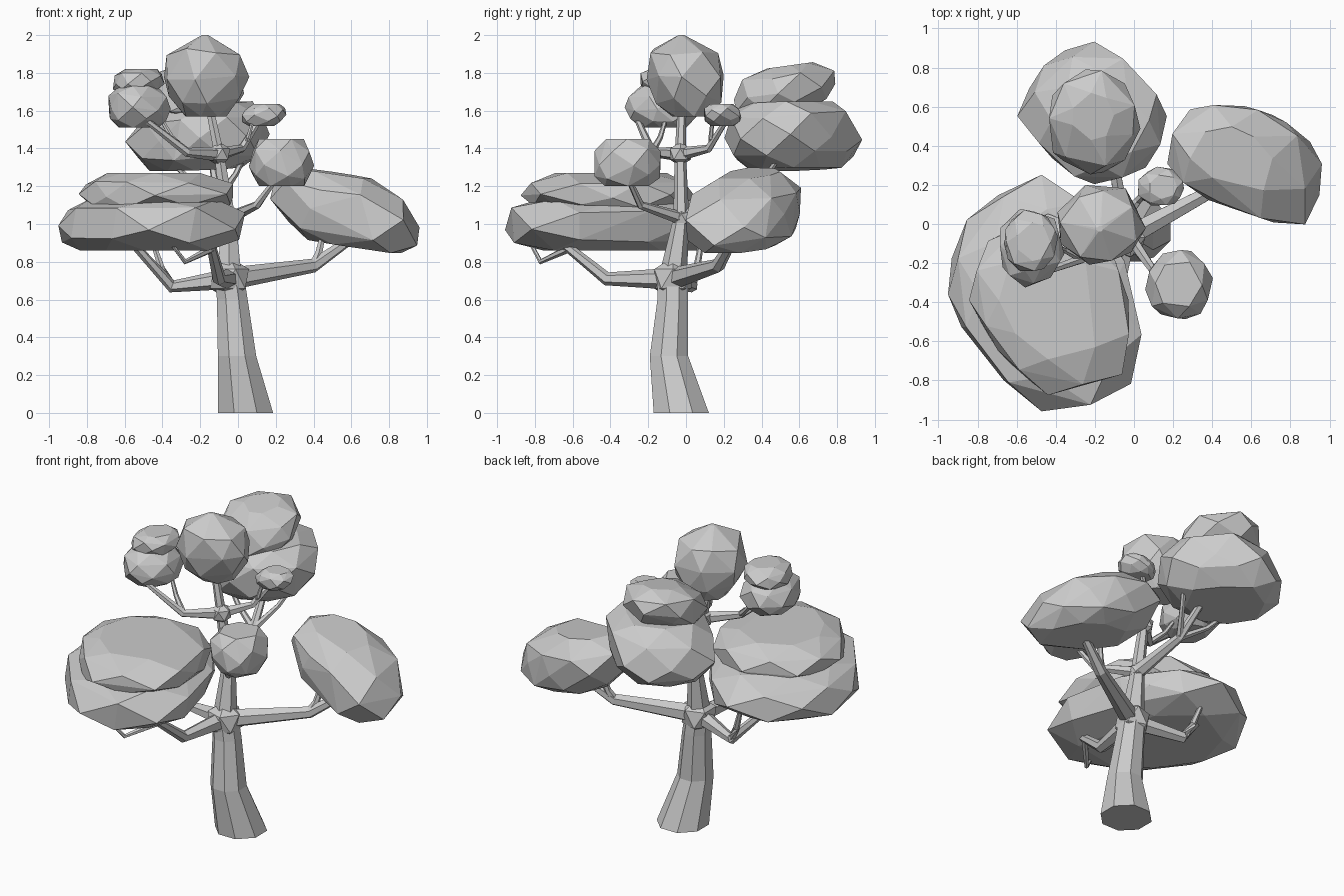
import bpy, bmesh, math, random
from mathutils import Vector, Matrix

if "Cube" in bpy.data.objects:
    bpy.data.objects.remove(bpy.data.objects["Cube"])

LOW, MID, TOP = Vector((-0.045, -0.07, 0.71)), Vector((-0.05, -0.025, 1.03)), Vector((-0.1, -0.03, 1.37))


def finish(name, bm):
    bmesh.ops.recalc_face_normals(bm, faces=bm.faces)
    me = bpy.data.meshes.new(name)
    bm.to_mesh(me)
    bm.free()
    ob = bpy.data.objects.new(name, me)
    bpy.context.collection.objects.link(ob)


# Faceted limb: rings of `sides` points swept along a path
def limb(name, pts, radii, sides=6, upright=False):
    bm = bmesh.new()
    pts = [Vector(p) for p in pts]
    rings = []
    for i, p in enumerate(pts):
        d = (pts[min(i + 1, len(pts) - 1)] - pts[max(i - 1, 0)]).normalized()
        if upright:
            d = Vector((0, 0, 1))
        ref = Vector((0, 1, 0)) if abs(d.z) > 0.85 else Vector((0, 0, 1))
        u = d.cross(ref).normalized()
        v = d.cross(u)
        angles = [math.tau * (k + 0.5) / sides for k in range(sides)]
        rings.append([bm.verts.new(p + radii[i] * (math.cos(a) * u + math.sin(a) * v)) for a in angles])
    for a, b in zip(rings, rings[1:]):
        for k in range(sides):
            j = (k + 1) % sides
            bm.faces.new((a[k], a[j], b[j], b[k]))
    bm.faces.new(rings[0])
    bm.faces.new(rings[-1])
    finish(name, bm)


# Swelling where limbs meet
def knot(name, loc, r):
    bm = bmesh.new()
    bmesh.ops.create_icosphere(bm, subdivisions=1, radius=r, matrix=Matrix.Translation(loc))
    finish(name, bm)


# Branch with an elbow; each twig leaves the elbow and bends upward by rule
def branch(name, start, elbow, tip, r, twigs=()):
    limb(name, [start, elbow, tip], [r, r * 0.62, r * 0.4])
    e = Vector(elbow)
    for n, t in enumerate(twigs):
        bend = e.lerp(Vector(t), 0.55) - Vector((0, 0, 0.03))
        limb(f"{name}_twig_{n + 1}", [e, bend, t], [r * 0.5, r * 0.36, r * 0.26])


# Leaf clump: faceted super-ellipsoid; `reach` is the plan radius in evenly spaced directions,
# or half width and half depth; `tilt` slopes the whole clump
def clump(name, centre, reach, z0, z1, power=2.8, tip=1, lean=(0, 0), tilt=(0, 0), sides=7, seed=1):
    rng = random.Random(seed)
    bm = bmesh.new()
    free = len(reach) == 2
    if not free:
        sides = len(reach)
    for n, t in enumerate((0, 0.2, 0.45, 0.78, 1)):
        u = min(abs(2 * t - 1), 0.9)
        s = (1 - u ** power) ** (1 / power) * (tip if t == 1 else 1)
        for k in range(sides):
            wobble = rng.uniform(-0.2, 0.2) if free else 0
            a = math.tau * (k + 0.5 * (n % 2) + wobble) / sides
            f = s * rng.uniform(0.97, 1.04)
            if free:
                x, y = reach[0] * math.cos(a), reach[1] * math.sin(a)
            else:
                r = (reach[k] + reach[(k + n % 2) % sides]) / 2
                x, y = r * math.cos(a), r * math.sin(a)
            x, y = f * x, f * y
            dz = rng.uniform(-0.06, 0.06) if 0 < t < 1 else 0
            bm.verts.new((centre[0] + x + lean[0] * (t - 0.5), centre[1] + y + lean[1] * (t - 0.5),
                          z0 + (t + dz) * (z1 - z0) + x * tilt[0] + y * tilt[1]))
    res = bmesh.ops.convex_hull(bm, input=bm.verts)
    junk = {v for v in res["geom_interior"] + res["geom_unused"] if isinstance(v, bmesh.types.BMVert)}
    bmesh.ops.delete(bm, geom=list(junk), context='VERTS')
    bmesh.ops.dissolve_limit(bm, angle_limit=math.radians(6), verts=bm.verts, edges=bm.edges)
    finish(name, bm)


# Trunk, upper stem and knots
limb("trunk", [(0.04, -0.025, 0), (-0.005, -0.09, 0.3), (-0.03, -0.07, 0.6), LOW],
     [0.158, 0.11, 0.088, 0.085], 8, True)
limb("upper_stem", [LOW, MID, TOP, (-0.16, -0.02, 1.66)], [0.075, 0.042, 0.03, 0.022])
knot("lower_knot", LOW, 0.115)
knot("middle_knot", MID, 0.055)
knot("upper_knot", TOP, 0.065)

# Branches and twigs
branch("front_branch", LOW, (-0.1, -0.42, 0.71), (-0.15, -0.68, 0.92), 0.058)
branch("front_twig", (-0.14, -0.62, 0.87), (-0.28, -0.77, 0.8), (-0.38, -0.84, 0.93), 0.022)
branch("left_branch", LOW, (-0.35, 0.03, 0.67), (-0.56, -0.08, 0.9), 0.055, [(-0.45, 0.08, 0.9)])
branch("right_branch", LOW, (0.4, 0.17, 0.78), (0.6, 0.25, 0.92), 0.06, [(0.45, 0.22, 0.95)])
branch("small_branch", MID, (0.1, -0.24, 1.1), (0.21, -0.31, 1.25), 0.036)
branch("back_branch", MID, (-0.1, 0.3, 1.14), (-0.15, 0.54, 1.4), 0.045,
       [(0.06, 0.54, 1.42), (-0.38, 0.42, 1.36)])
branch("upper_left_branch", TOP, (-0.27, -0.18, 1.38), (-0.5, -0.26, 1.56), 0.04, [(-0.42, -0.1, 1.58)])
branch("upper_right_branch", TOP, (0.02, 0.12, 1.4), (0.12, 0.22, 1.56), 0.036, [(0.08, 0.14, 1.55)])

# Leaf clumps
clump("crown_clump", (-0.175, 0), (0.23, 0.21), 1.57, 2, 2.2, 0.15, (0, -0.05), seed=2)
clump("left_clump_lower", (-0.47, -0.36), (0.44, 0.45, 0.6, 0.53, 0.48, 0.42, 0.58, 0.66), 0.86, 1.13, 3.4,
      lean=(0.05, 0), seed=3)
clump("left_clump_upper", (-0.44, -0.39), (0.4, 0.43, 0.44, 0.43, 0.39, 0.36, 0.47, 0.52), 1.05, 1.27, 3, seed=4)
clump("right_clump", (0.56, 0.31), (0.39, 0.31, 0.3, 0.38, 0.4, 0.26, 0.24, 0.43), 0.88, 1.27, 2.8, 0.85,
      (-0.12, 0.05), (-0.14, 0.04), seed=5)
clump("back_clump_lower", (-0.2, 0.55), (0.38, 0.3, 0.39, 0.36, 0.38, 0.31, 0.35, 0.36), 1.29, 1.64, 3,
      lean=(0.06, -0.04), tilt=(0.04, 0.03), seed=6)
clump("back_clump_upper", (-0.21, 0.52), (0.24, 0.27), 1.58, 1.84, 2.6, 0.8, (0, 0.06), (0, 0.14), seed=7)
clump("upper_left_clump_lower", (-0.53, -0.12), (0.17, 0.2), 1.51, 1.73, seed=8)
clump("upper_left_clump_upper", (-0.53, -0.09), (0.14, 0.16), 1.69, 1.82, lean=(0.03, 0), seed=9)
clump("small_front_clump", (0.23, -0.31), (0.178, 0.185), 1.2, 1.45, 3.2, sides=6, seed=10)
clump("small_back_clump", (0.135, 0.19), (0.118, 0.105), 1.52, 1.635, lean=(0.03, 0), seed=11)
